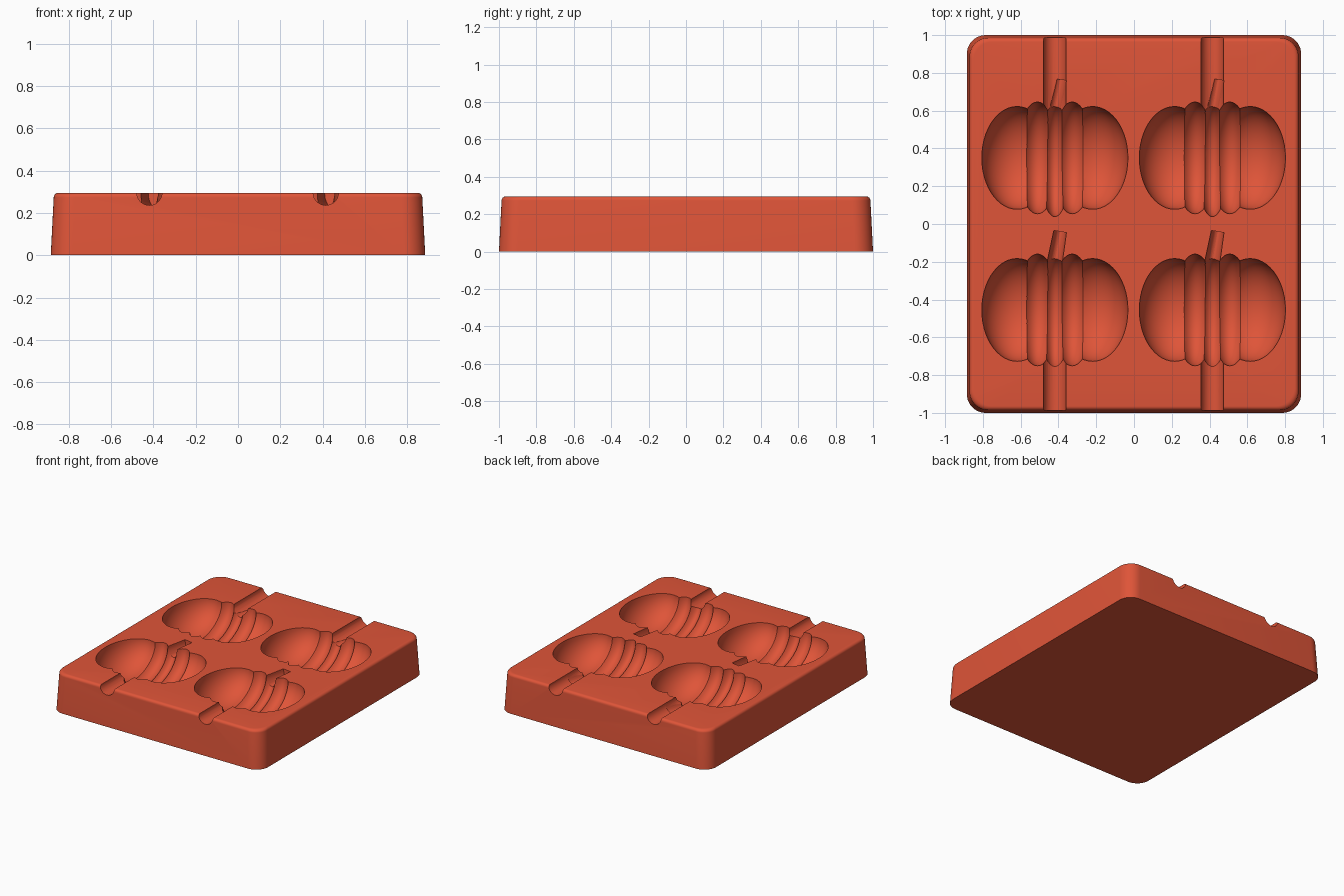
import bpy, bmesh, math
from mathutils import Matrix, Vector

cube = bpy.data.objects.get("Cube")
if cube:
    bpy.data.objects.remove(cube, do_unlink=True)

TOP = 0.295
CUT_Z = TOP + 0.001

terracotta = bpy.data.materials.new("terracotta_red")
terracotta.use_nodes = True
colour = (0.74, 0.09, 0.04, 1)
terracotta.diffuse_color = colour
terracotta.node_tree.nodes["Principled BSDF"].inputs["Base Color"].default_value = colour

cutters = []


def make_object(name, bm):
    bmesh.ops.recalc_face_normals(bm, faces=bm.faces)
    mesh = bpy.data.meshes.new(name)
    bm.to_mesh(mesh)
    bm.free()
    mesh.materials.append(terracotta)
    obj = bpy.data.objects.new(name, mesh)
    bpy.context.scene.collection.objects.link(obj)
    return obj


def add_cutter(name, bm):
    obj = make_object(name, bm)
    obj.hide_render = True
    cutters.append(obj)


def lobe(name, x, y, rx, ry, depth):
    """Ellipsoid cutter with its poles along y."""
    bm = bmesh.new()
    bmesh.ops.create_uvsphere(bm, u_segments=40, v_segments=26, radius=1)
    bmesh.ops.rotate(bm, verts=bm.verts, matrix=Matrix.Rotation(math.pi / 2, 3, 'X'))
    bmesh.ops.scale(bm, verts=bm.verts, vec=(rx, ry, depth))
    bmesh.ops.translate(bm, verts=bm.verts, vec=(x, y, CUT_Z))
    add_cutter(name, bm)


def rod(name, start, end, r1, r2, depth_scale):
    """Tapered horizontal rod cutter between two points on the top face."""
    a, b = Vector((*start, 0)), Vector((*end, 0))
    bm = bmesh.new()
    bmesh.ops.create_cone(bm, cap_ends=True, segments=28, radius1=r1, radius2=r2,
                          depth=(b - a).length)
    turn = (b - a).to_track_quat('Z', 'Y').to_matrix()
    bmesh.ops.rotate(bm, verts=bm.verts, matrix=turn)
    bmesh.ops.scale(bm, verts=bm.verts, vec=(1, 1, depth_scale))
    bmesh.ops.translate(bm, verts=bm.verts, vec=(a + b) / 2 + Vector((0, 0, CUT_Z)))
    add_cutter(name, bm)


# Slab: stacked rounded rectangles with drafted walls and a rounded top rim
def ring(bm, inset, z, radius=0.1, steps=10):
    hx, hy = 0.885 - inset, 1.0 - inset
    verts = []
    for k, (sx, sy) in enumerate(((1, 1), (-1, 1), (-1, -1), (1, -1))):
        for i in range(steps + 1):
            t = (k + i / steps) * math.pi / 2
            verts.append(bm.verts.new((sx * (hx - radius) + radius * math.cos(t),
                                       sy * (hy - radius) + radius * math.sin(t), z)))
    return verts


bm = bmesh.new()
FILLET, DRAFT = 0.022, 0.014
rings = [ring(bm, 0, 0)]
for i in range(7):
    t = i / 6 * math.pi / 2
    rings.append(ring(bm, DRAFT + FILLET * (1 - math.cos(t)),
                      TOP - FILLET * (1 - math.sin(t))))
for low, high in zip(rings, rings[1:]):
    n = len(low)
    for i in range(n):
        j = (i + 1) % n
        bm.faces.new((low[i], low[j], high[j], high[i]))
bm.faces.new(rings[0])
bm.faces.new(rings[-1])
mould = make_object("mould_slab", bm)

# Pumpkin cavities: five lobes and a leaning stem each
for cx in (-0.419, 0.415):
    for cy in (0.35, -0.455):
        for s in (-1, 1):
            lobe("outer_lobe", cx + s * 0.2, cy, 0.187, 0.272, 0.2)
            lobe("middle_lobe", cx + s * 0.092, cy, 0.112, 0.296, 0.224)
        lobe("centre_lobe", cx, cy - 0.01, 0.085, 0.301, 0.22)
        rod("stem", (cx - 0.01, cy + 0.2), (cx + 0.028, cy + 0.415), 0.042, 0.034, 2.0)

    # Pouring channels to the front and back edges
    rod("back_channel", (cx, 0.57), (cx, 1.1), 0.06, 0.06, 1)
    rod("front_channel", (cx, -1.1), (cx, -0.68), 0.06, 0.06, 1)

# Cut the cavities out of the slab one after another
for cutter in cutters:
    cut = mould.modifiers.new(cutter.name, 'BOOLEAN')
    cut.operation = 'DIFFERENCE'
    cut.solver = 'MANIFOLD'
    cut.object = cutter
depsgraph = bpy.context.evaluated_depsgraph_get()
carved = bpy.data.meshes.new_from_object(mould.evaluated_get(depsgraph))
mould.modifiers.clear()
mould.data = carved
for cutter in cutters:
    bpy.data.objects.remove(cutter, do_unlink=True)

# Smooth the cavities and rim, keep the edges between lobes sharp
carved.shade_smooth()
carved.set_sharp_from_angle(angle=math.radians(25))
